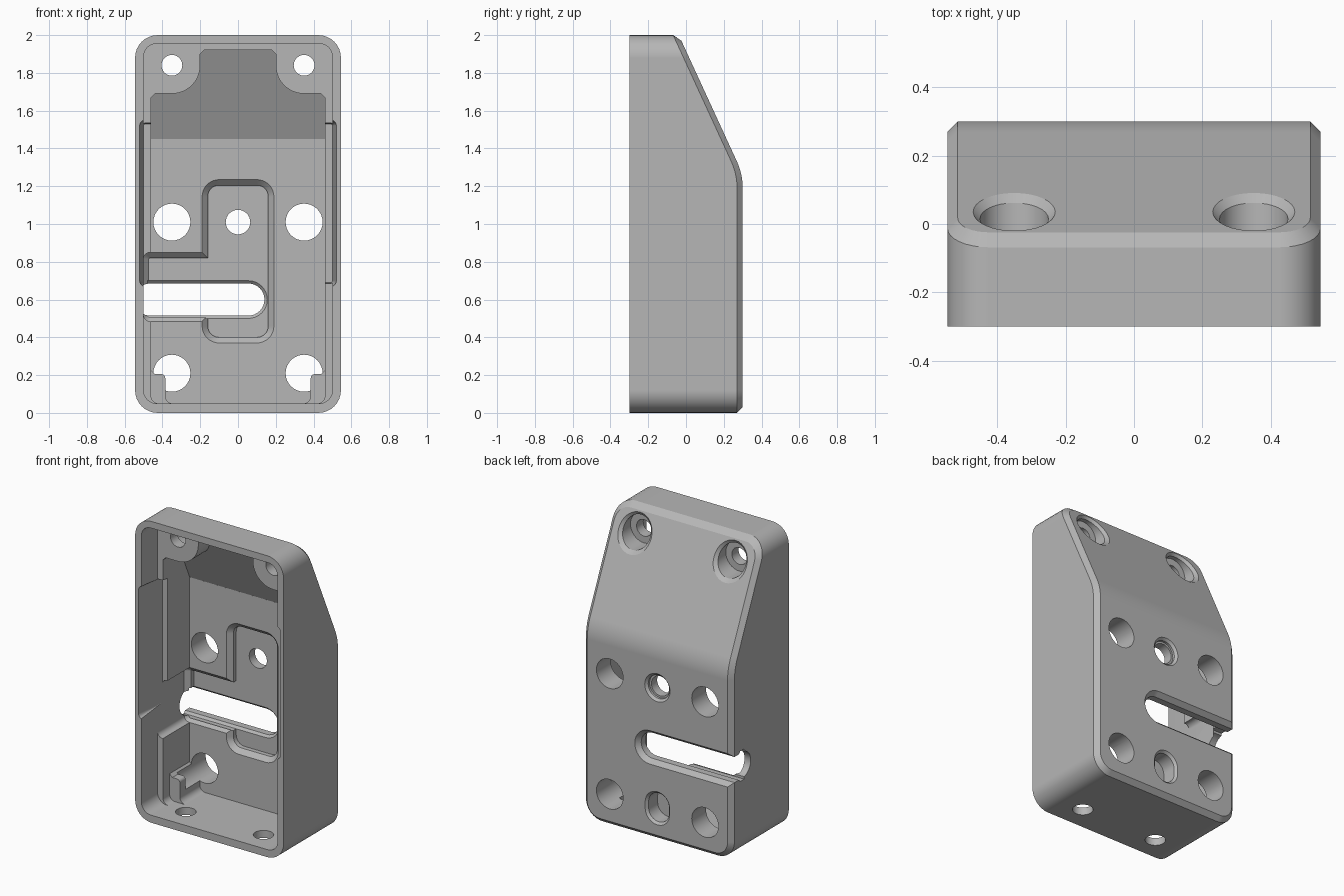
import bpy, bmesh, math

if "Cube" in bpy.data.objects:
    bpy.data.objects.remove(bpy.data.objects["Cube"])

FLOOR, BACK, LEDGE = 0.15, 0.30, -0.13
SLOPE = 0.46


def back_line(z):
    """Outer back surface: flat, a soft bend, then leaning forward."""
    bend, half = 1.265, 0.07
    t = min(max((z - bend + half) / (2 * half), 0), 1)
    if t < 1:
        return BACK - SLOPE * half * t * t
    return BACK - SLOPE * (z - bend)


def arc(cx, cz, r, start, end, n=8):
    return [(cx + r * math.cos(math.radians(start + (end - start) * i / n)),
             cz + r * math.sin(math.radians(start + (end - start) * i / n)))
            for i in range(n + 1)]


def rounded_rect(x0, x1, z0, z1, r):
    return (arc(x1 - r, z0 + r, r, -90, 0) + arc(x1 - r, z1 - r, r, 0, 90)
            + arc(x0 + r, z1 - r, r, 90, 180) + arc(x0 + r, z0 + r, r, 180, 270))


def finish(bm, name):
    bmesh.ops.remove_doubles(bm, verts=bm.verts[:], dist=1e-5)
    bmesh.ops.recalc_face_normals(bm, faces=bm.faces[:])
    mesh = bpy.data.meshes.new(name)
    bm.to_mesh(mesh)
    bm.free()
    ob = bpy.data.objects.new(name, mesh)
    bpy.context.collection.objects.link(ob)
    return ob


def bridge(bm, rings):
    for a, b in zip(rings, rings[1:]):
        for i in range(len(a)):
            j = (i + 1) % len(a)
            bm.faces.new((a[i], a[j], b[j], b[i]))


def loft(name, stations, axis="y"):
    """Skin a closed outline through stations of (depth, outline)."""
    place = {"y": lambda u, v, d: (u, d, v),
             "x": lambda u, v, d: (d, u, v),
             "z": lambda u, v, d: (u, v, d)}[axis]
    bm = bmesh.new()
    rings = [[bm.verts.new(place(u, v, d(v) if callable(d) else d)) for u, v in pts]
             for d, pts in stations]
    bridge(bm, rings)
    bm.faces.new(rings[0])
    bm.faces.new(rings[-1])
    return finish(bm, name)


def make_body():
    """Rounded block with a leaning upper back and a chamfered back rim."""
    levels = [1.195 + 0.014 * i for i in range(11)]

    def half_outline(c):
        w, r = 0.545 - c, 0.12 - c
        return (arc(w - r, c + r, r, -90, 0) + [(w, z) for z in levels]
                + arc(w - r, 2 - c - r, r, 0, 90))

    bm = bmesh.new()

    def ring(c, depth):
        half = half_outline(c)
        full = half + [(-x, z) for x, z in reversed(half)]
        return [bm.verts.new((x, depth(z), z)) for x, z in full]

    front = ring(0, lambda z: -0.3)
    rim = ring(0, lambda z: back_line(z) - 0.03)
    back = ring(0.03, back_line)
    bridge(bm, [front, rim, back])
    bm.faces.new(front)
    n = len(back)
    for i in range(n // 2 - 1):
        bm.faces.new((back[i], back[i + 1], back[n - 2 - i], back[n - 1 - i]))
    return finish(bm, "housing")


body = make_body()


def cut(cutter):
    bpy.context.view_layer.objects.active = body
    mod = body.modifiers.new("cut", "BOOLEAN")
    mod.operation = "DIFFERENCE"
    mod.solver = "EXACT"
    mod.object = cutter
    bpy.ops.object.modifier_apply(modifier=mod.name)
    bpy.data.objects.remove(cutter)


def cut_rect(name, x0, x1, z0, z1, r, stations, axis="y"):
    """Cut a rounded rectangle; each station is (depth, growth)."""
    cut(loft(name, [(d, rounded_rect(x0 - g, x1 + g, z0 - g, z1 + g, r + g))
                    for d, g in stations], axis))


def cut_hole(name, x, z, r, stations, axis="y"):
    cut_rect(name, x - r, x + r, z - r, z + r, r, stations, axis)


def mirrored(half):
    return half + [(-x, z) for x, z in reversed(half)]


# Front opening down to the side ledges, and the lower middle step
cut_rect("opening", -0.5, 0.5, 0.05, 1.955, 0.07, [(-0.4, 0), (LEDGE, 0)])
cut_rect("ledge_step", -0.5, 0.5, 0.69, 1.53, 0.01,
         [(-0.4, 0.03), (LEDGE, 0.03), (-0.08, 0)][0:1] + [(-0.08, 0)])
cut_rect("post_step", -0.46, 0.46, 0.05, 0.3, 0.04, [(-0.4, 0), (-0.06, 0)])

# Main cavity: flat floor with corner posts, then the leaning upper floor
lower = mirrored(arc(0.345, 0.09, 0.04, -90, 0) + arc(0.405, 0.185, 0.02, 180, 90, 4)
                 + [(0.44, 0.205), (0.46, 0.225), (0.46, 1.45)])
cut(loft("lower_cavity", [(-0.4, lower), (FLOOR, lower)]))
upper = mirrored([(0.46, 1.4495), (0.46, 1.67), (0.44, 1.69)]
                 + arc(0.35, 1.84, 0.15, 270, 180, 12) + [(0.2, 1.9), (0.18, 1.92)])
cut(loft("upper_cavity", [(-0.4, upper),
                          (lambda z: FLOOR - SLOPE * (z - 1.45), upper)]))

# Cable recess in the floor: an upright pocket and an arm to the right wall
recess = [(-0.4, 0.03), (FLOOR, 0.03), (FLOOR + 0.03, 0), (0.21, 0)]
cut_rect("recess_column", -0.16, 0.16, 0.40, 1.205, 0.06, recess)
cut_rect("recess_arm", -0.47, -0.1, 0.515, 0.82, 0.005, recess)

# Slot through the back, opening through the right wall
cut_rect("slot", -0.7, 0.14, 0.515, 0.685, 0.085,
         [(0.17, 0.015), (0.21, 0.015), (0.225, 0), (0.27, 0), (0.31, 0.035)])
cut_rect("wall_notch", 0.1, 0.5, 0.515, 0.685, 0.085, [(-0.7, 0), (-0.42, 0)], "x")

# Round holes
for s in (-1, 1):
    for z in (0.21, 1.01):
        cut_hole("mount_hole", s * 0.35, z, 0.098, [(0.0, 0), (0.4, 0)])
    cut_hole("screw_hole", s * 0.35, 1.84, 0.055, [(-0.4, 0), (0.2, 0)])
    cut_hole("screw_recess", s * 0.35, 1.84, 0.1, [(-0.06, 0), (0.3, 0)])
    cut_hole("screw_chamfer", s * 0.35, 1.84, 0.1,
             [(lambda z: back_line(z) - 0.02, 0), (lambda z: back_line(z) + 0.02, 0.04)])
    cut_hole("bottom_hole", s * 0.285, -0.14, 0.062, [(-0.1, 0), (0.12, 0)], "z")
rim = [(0.27, 0), (0.285, 0), (0.315, 0.03)]
cut_hole("center_hole", 0, 1.01, 0.065, [(0.1, 0), (0.4, 0)])
cut_hole("center_recess", 0, 1.01, 0.078, rim)

# Oval pocket low on the back
cut_rect("oval_pocket", -0.075, 0.075, 0.115, 0.305, 0.075, [(0.19, 0)] + rim)

# Colour and shading
grey = bpy.data.materials.new("light_grey")
grey.use_nodes = True
grey.diffuse_color = (0.47, 0.47, 0.47, 1)
grey.node_tree.nodes["Principled BSDF"].inputs["Base Color"].default_value = (0.47, 0.47, 0.47, 1)
body.data.materials.clear()
body.data.materials.append(grey)
for poly in body.data.polygons:
    poly.material_index = 0

bpy.ops.object.select_all(action="DESELECT")
body.select_set(True)
bpy.context.view_layer.objects.active = body
bpy.ops.object.shade_smooth_by_angle(angle=math.radians(25))
weighted = body.modifiers.new("weighted_normals", "WEIGHTED_NORMAL")
weighted.keep_sharp = True
